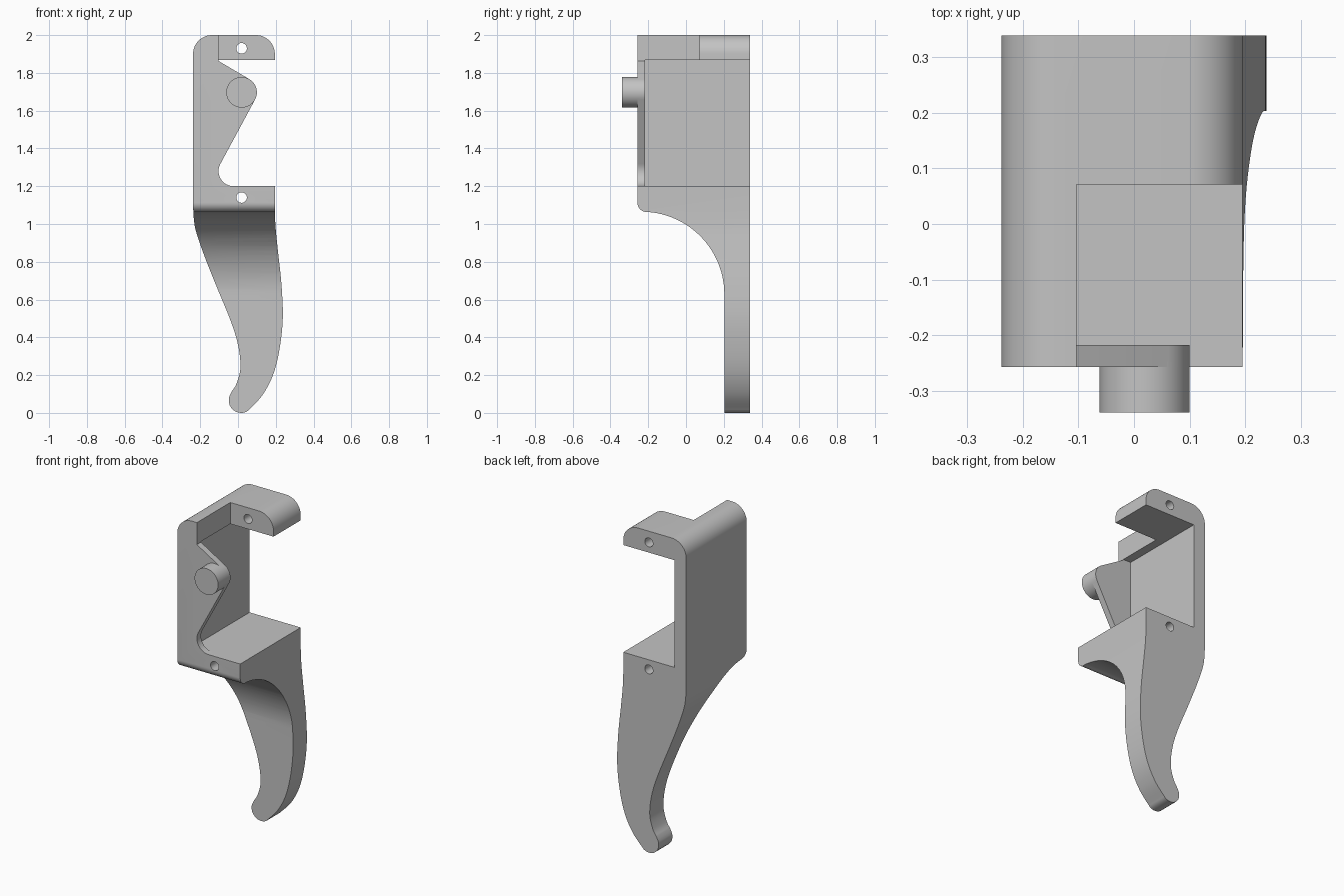
import bpy, bmesh, math
from mathutils import Vector

cube = bpy.data.objects.get("Cube")
if cube:
    bpy.data.objects.remove(cube)

grey = bpy.data.materials.new("plain grey")
grey.use_nodes = True
grey.diffuse_color = (0.55, 0.55, 0.55, 1)
grey.node_tree.nodes["Principled BSDF"].inputs["Base Color"].default_value = (0.55, 0.55, 0.55, 1)


def arc(cx, cz, r, start, end, steps=12):
    """Points along a circular arc, angles in degrees."""
    angles = [math.radians(start + (end - start) * i / steps) for i in range(steps + 1)]
    return [(cx + r * math.cos(a), cz + r * math.sin(a)) for a in angles]


def spline(points, steps=6):
    """Smooth curve through the given points."""
    p = [Vector(q) for q in [points[0]] + points + [points[-1]]]
    out = []
    for a, b, c, d in zip(p, p[1:], p[2:], p[3:]):
        for i in range(steps):
            t = i / steps
            v = 0.5 * (2 * b + (c - a) * t + (2 * a - 5 * b + 4 * c - d) * t ** 2
                       + (3 * b - a - 3 * c + d) * t ** 3)
            out.append(tuple(v))
    return out + [points[-1]]


def prism(name, outline, low, high, axis="Y"):
    """Extrude an outline: (x, z) along Y or (y, z) along X."""
    bm = bmesh.new()
    place = (lambda u, v: (u, low, v)) if axis == "Y" else (lambda u, v: (low, u, v))
    face = bm.faces.new([bm.verts.new(place(*q)) for q in outline])
    moved = bmesh.ops.extrude_face_region(bm, geom=[face])["geom"]
    shift = Vector((0, high - low, 0) if axis == "Y" else (high - low, 0, 0))
    bmesh.ops.translate(bm, vec=shift, verts=[g for g in moved if isinstance(g, bmesh.types.BMVert)])
    bmesh.ops.recalc_face_normals(bm, faces=bm.faces)
    mesh = bpy.data.meshes.new(name)
    bm.to_mesh(mesh)
    bm.free()
    mesh.materials.append(grey)
    obj = bpy.data.objects.new(name, mesh)
    bpy.context.collection.objects.link(obj)
    return obj


def smooth(obj):
    bpy.ops.object.select_all(action="DESELECT")
    obj.select_set(True)
    bpy.context.view_layer.objects.active = obj
    bpy.ops.object.shade_smooth_by_angle(angle=math.radians(30))


FRONT, BACK, PLATE_BACK = -0.257, 0.338, -0.217
LEFT_X, RIGHT_X = -0.238, 0.195
WALL_X, POCKET_X = -0.103, -0.157
FLOOR_Z, CEILING_Z = 1.2, 1.867
PIN_X, PIN_Z, PIN_R = 0.019, 1.697, 0.081

# Silhouette of housing and curved handle
handle_inner = spline([(LEFT_X, 1.09), (-0.227, 0.98), (-0.183, 0.845), (-0.12, 0.685), (-0.04, 0.49),
                       (0.0, 0.36), (0.013, 0.24), (-0.008, 0.155), (-0.032, 0.115)])
handle_outer = spline([(0.06, 0.018), (0.13, 0.095), (0.185, 0.2), (0.219, 0.333), (0.237, 0.5),
                       (0.23, 0.68), (0.211, 0.86), (0.199, 0.98), (RIGHT_X, 1.07)])
outline = (arc(RIGHT_X - 0.1, 1.9, 0.1, 0, 90) + arc(LEFT_X + 0.1, 1.9, 0.1, 90, 180)
           + handle_inner + arc(0.017, 0.066, 0.066, 150, 305) + handle_outer)
body = prism("housing_and_handle", outline, FRONT, BACK)

# Deep pocket behind the front plate, open to the right and back
pocket = prism("pocket_cutter", [(PLATE_BACK, FLOOR_Z), (0.5, FLOOR_Z), (0.5, CEILING_Z),
                                 (PLATE_BACK, CEILING_Z)], POCKET_X, 0.5, "X")

# Notch that shortens the top arm at the front
notch = prism("top_notch_cutter", [(-0.5, CEILING_Z), (0.071, CEILING_Z), (0.071, 2.2), (-0.5, 2.2)],
              WALL_X, 0.5, "X")

# Opening that leaves the pointed tongue in the front plate
opening = prism("front_opening_cutter",
                [(WALL_X, 1.9), (WALL_X, 1.863)] + arc(PIN_X, PIN_Z, PIN_R, 58, -28.6)
                + arc(WALL_X + 0.08, FLOOR_Z + 0.08, 0.08, 151.4, 270) + [(0.5, FLOOR_Z), (0.5, 1.9)],
                -0.5, -0.15)

# Scooped underside in front of the handle
underside = prism("underside_cutter",
                  [(-0.5, -0.2), (0.203, -0.2)] + arc(-0.235, 0.627, 0.438, 0, 86, 24)
                  + arc(-0.207, 1.113, 0.05, 270, 180) + [(-0.5, 1.113)], -0.5, 0.5, "X")

# Screw holes through both arms
holes = [prism("screw_hole_cutter", arc(PIN_X, z, 0.028, 0, 345, 23), -0.5, 0.5) for z in (1.93, 1.14)]

cutters = [pocket, notch, opening, underside] + holes
for cutter in cutters:
    mod = body.modifiers.new(cutter.name, "BOOLEAN")
    mod.operation = "DIFFERENCE"
    mod.solver = "EXACT"
    mod.object = cutter
bpy.context.view_layer.update()
cut_mesh = bpy.data.meshes.new_from_object(body.evaluated_get(bpy.context.evaluated_depsgraph_get()))
body.modifiers.clear()
body.data = cut_mesh
for cutter in cutters:
    bpy.data.objects.remove(cutter)
smooth(body)

# Round pin on the tongue
pin = prism("tongue_pin", arc(PIN_X, PIN_Z, PIN_R, 0, 352.5, 47), -BACK, FRONT + 0.01)
smooth(pin)
